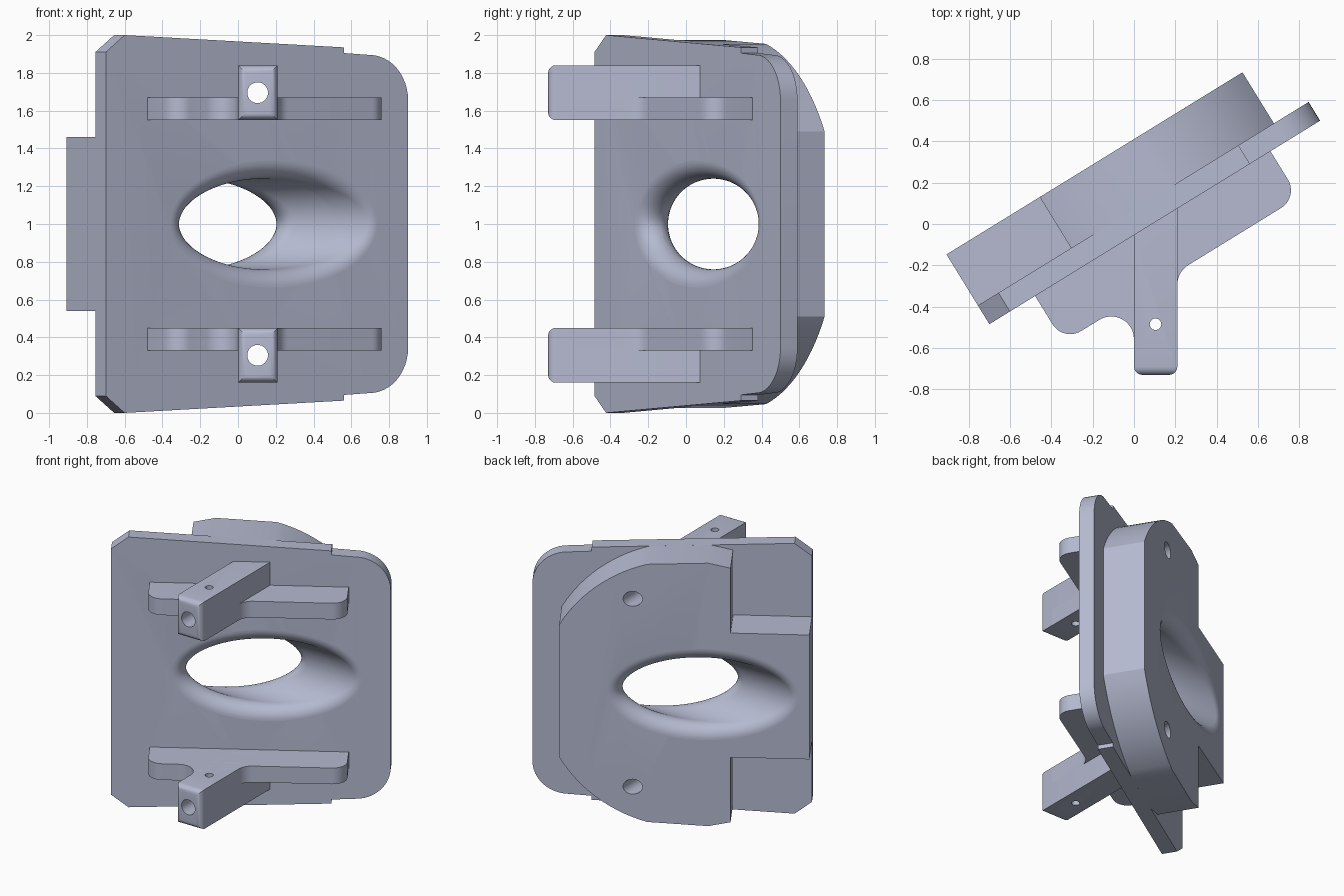
import bpy, bmesh, math
from mathutils import Vector, Matrix

if "Cube" in bpy.data.objects:
    bpy.data.objects.remove(bpy.data.objects["Cube"], do_unlink=True)

mat = bpy.data.materials.new("blue_grey")
mat.use_nodes = True
COLOUR = (0.46, 0.49, 0.63, 1)
mat.diffuse_color = COLOUR
mat.node_tree.nodes["Principled BSDF"].inputs["Base Color"].default_value = COLOUR

# Tilted plate frame: U runs along the plate, N points to its back
TILT = math.radians(31.6)
U = Vector((math.cos(TILT), math.sin(TILT), 0))
N = Vector((-math.sin(TILT), math.cos(TILT), 0))
X, Y, Z = Vector((1, 0, 0)), Vector((0, 1, 0)), Vector((0, 0, 1))
FRONT, MID, BACK = -0.046, 0.06, 0.35


def make(name, bm):
    bmesh.ops.recalc_face_normals(bm, faces=bm.faces)
    mesh = bpy.data.meshes.new(name)
    bm.to_mesh(mesh)
    bm.free()
    mesh.materials.append(mat)
    obj = bpy.data.objects.new(name, mesh)
    bpy.context.collection.objects.link(obj)
    return obj


def prism(name, pts, a, b, axes):
    """Extrude a 2D outline from a to b along the third axis."""
    bm = bmesh.new()
    p, q, w = axes
    low = [bm.verts.new(p * s + q * t + w * a) for s, t in pts]
    high = [bm.verts.new(p * s + q * t + w * b) for s, t in pts]
    bm.faces.new(low)
    bm.faces.new(high)
    for i in range(len(pts)):
        j = (i + 1) % len(pts)
        bm.faces.new((low[i], low[j], high[j], high[i]))
    return make(name, bm)


def arc(cx, cy, r, a0, a1, n):
    return [(cx + r * math.cos(a0 + (a1 - a0) * i / n),
             cy + r * math.sin(a0 + (a1 - a0) * i / n)) for i in range(n + 1)]


def mirrored(top):
    return top + [(s, 2 - z) for s, z in reversed(top)]


def rounded(corners, n=10):
    """Outline with a tangent arc at each corner given as (point, radius)."""
    out = []
    for i, (p, r) in enumerate(corners):
        if r == 0:
            out.append(tuple(p))
            continue
        d0 = (corners[i - 1][0] - p).normalized()
        d1 = (corners[(i + 1) % len(corners)][0] - p).normalized()
        half = d0.angle(d1) / 2
        c = p + (d0 + d1).normalized() * (r / math.sin(half))
        v0 = p + d0 * (r / math.tan(half)) - c
        v1 = p + d1 * (r / math.tan(half)) - c
        sweep = v0.angle_signed(v1)
        for k in range(n + 1):
            out.append(tuple(c + Matrix.Rotation(-sweep * k / n, 2) @ v0))
    return out


# Tapered mounting plate with clipped left and rounded right corners
plate_top = [(-0.85, 1.91), (-0.733, 2.0), (0.63, 1.935), (0.63, 1.905)]
plate_top += arc(0.789, 1.655, 0.24, math.pi / 2, 0, 12)
plate = prism("mounting_plate", mirrored(plate_top), FRONT, MID, (U, Z, N))

# Thick back block with an arched right end and a narrow left tongue
start, end = math.atan2(0.953, 0.27), math.atan2(0.49, 0.862)
block_top = [(-0.85, 1.46), (-0.32, 1.46), (-0.32, 1.94), (-0.17, 1.973)]
block_top += arc(-0.03, 1, 0.991, start, end, 14)
block = prism("back_block", mirrored(block_top), MID, BACK, (U, Z, N))


# Ribs and lugs, mirrored top to bottom
def on_plate(u, n):
    return (U * u + N * n).to_2d()


def on_face(x, n):
    return Vector((x, (n - x * N.x) / N.y))


FACE, WIDTH = -0.307, 0.21
rib_outline = rounded([
    (on_plate(-0.59, FRONT), 0), (on_plate(-0.59, FACE), 0.1),
    (on_face(0, FACE), 0.11), (Vector((0, -0.6)), 0),
    (Vector((WIDTH, -0.6)), 0), (on_face(WIDTH, FACE), 0.11),
    (on_plate(0.747, FACE), 0.1), (on_plate(0.747, FRONT), 0)])


def span(z0, z1, upper):
    return (z0, z1) if upper else (2 - z1, 2 - z0)


parts = [plate, block]
for side in ("upper", "lower"):
    up = side == "upper"
    z0, z1 = span(1.55, 1.67, up)
    parts.append(prism(side + "_rib", rib_outline, z0, z1, (X, Y, Z)))

    z0, z1 = span(1.55, 1.84, up)
    lug_outline = [(0, -0.73), (WIDTH, -0.73),
                   tuple(on_face(WIDTH, FRONT)), tuple(on_face(0, FRONT))]
    lug = prism(side + "_lug", lug_outline, z0, z1, (X, Y, Z))
    bm = bmesh.new()
    bm.from_mesh(lug.data)
    nose = [e for e in bm.edges if all(v.co.y < -0.72 for v in e.verts)]
    bmesh.ops.bevel(bm, geom=nose, offset=0.04, segments=5, profile=0.5,
                    affect='EDGES')
    bm.to_mesh(lug.data)
    bm.free()
    parts.append(lug)


# Sideways bore whose two mouths have rolled edges
def bore_cutter(R=0.24, r=0.097, around=96, steps=12):
    rings = []
    for depth, out in ((FRONT, -N), (BACK, N)):
        mouth = [[] for _ in range(steps + 2)]
        for i in range(around):
            a = 2 * math.pi * i / around
            radial = Vector((0, math.cos(a), math.sin(a)))
            c = Vector((0, 0.145, 1)) + radial * (R + r)
            c.x = (N.y * c.y - (depth - out.dot(N) * r)) / -N.x
            mouth[0].append(c + out * (r + 0.1))
            for k in range(steps + 1):
                mouth[k + 1].append(c + out.slerp(-radial, k / steps) * r)
        rings += mouth if depth == FRONT else mouth[::-1]
    bm = bmesh.new()
    loops = [[bm.verts.new(p) for p in ring] for ring in rings]
    for a, b in zip(loops, loops[1:]):
        for i in range(around):
            j = (i + 1) % around
            bm.faces.new((a[i], a[j], b[j], b[i]))
    bm.faces.new(loops[0])
    bm.faces.new(loops[-1])
    return make("bore_cutter", bm)


# Pin holes run front to back; one small hole runs down through both lugs
bore = bore_cutter()
pins = [prism("pin_cutter", arc(0.104, z, 0.055, 0, 2 * math.pi * 31 / 32, 31),
              -1, 1, (X, Z, Y)) for z in (1.695, 0.305)]
drop = prism("drop_cutter", arc(0.104, -0.485, 0.028, 0, 2 * math.pi * 23 / 24, 23),
             -0.2, 2.2, (X, Y, Z))

for obj in parts:
    bpy.context.view_layer.objects.active = obj
    bpy.ops.object.select_all(action='DESELECT')
    obj.select_set(True)
    for cutter in ([bore] + pins if obj in (plate, block) else pins + [drop]):
        mod = obj.modifiers.new("cut", 'BOOLEAN')
        mod.operation, mod.solver, mod.object = 'DIFFERENCE', 'EXACT', cutter
        bpy.ops.object.modifier_apply(modifier=mod.name)
    bpy.ops.object.shade_smooth_by_angle(angle=math.radians(30))

for cutter in [bore, drop] + pins:
    bpy.data.objects.remove(cutter, do_unlink=True)
